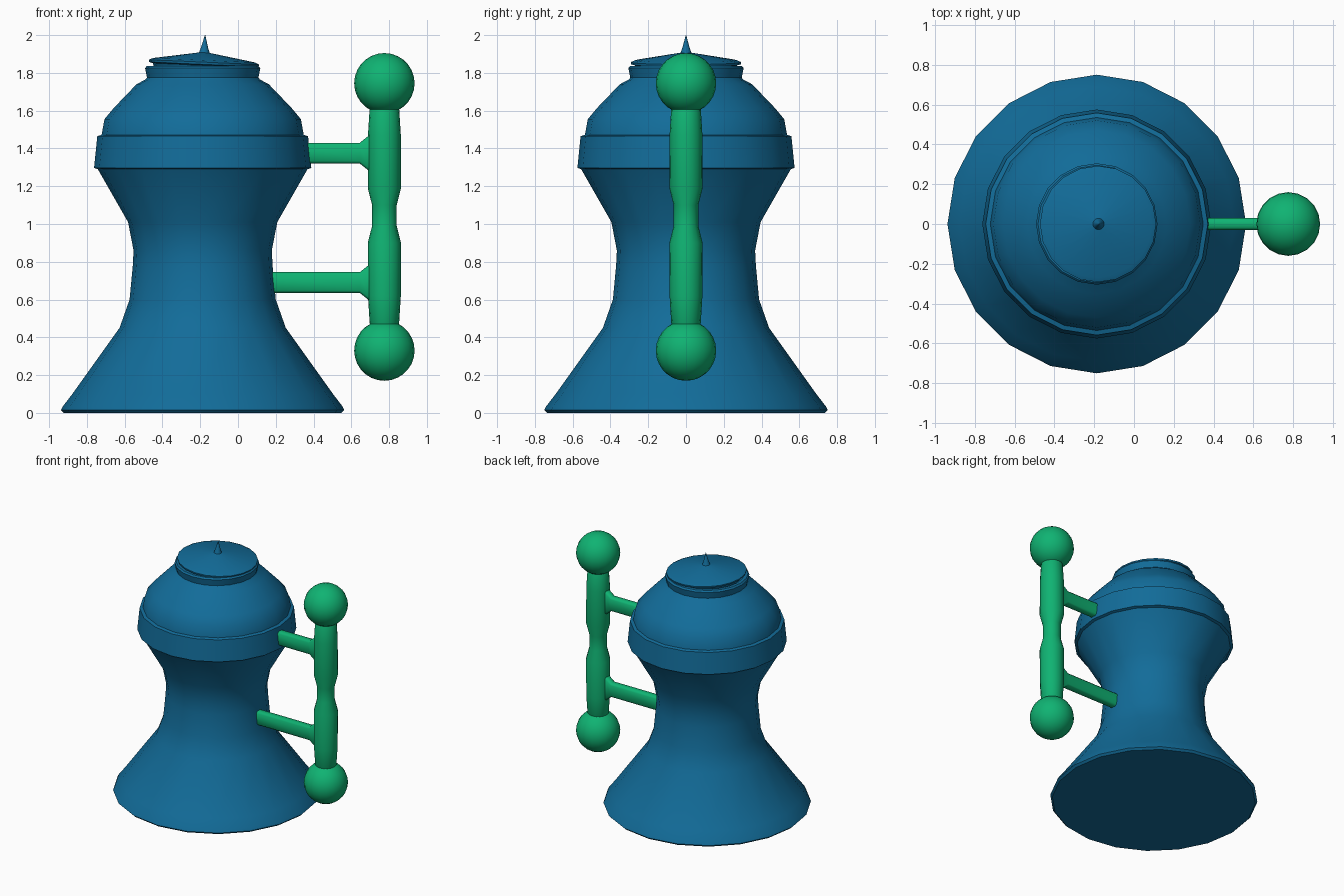
import bpy, bmesh, math
from mathutils import Matrix, Vector

if "Cube" in bpy.data.objects:
    bpy.data.objects.remove(bpy.data.objects["Cube"])

AXIS_X = -0.187
GRIP_X = 0.775


def material(name, color):
    m = bpy.data.materials.new(name)
    m.diffuse_color = color
    m.use_nodes = True
    m.node_tree.nodes["Principled BSDF"].inputs["Base Color"].default_value = m.diffuse_color
    return m


BLUE = material("blue", (0.006, 0.15, 0.32, 1))
GREEN = material("green", (0.005, 0.45, 0.17, 1))


def finish(name, bm, mat, angle=30):
    bmesh.ops.recalc_face_normals(bm, faces=bm.faces)
    me = bpy.data.meshes.new(name)
    bm.to_mesh(me)
    bm.free()
    ob = bpy.data.objects.new(name, me)
    bpy.context.collection.objects.link(ob)
    me.materials.append(mat)
    bpy.ops.object.select_all(action='DESELECT')
    ob.select_set(True)
    bpy.context.view_layer.objects.active = ob
    bpy.ops.object.shade_smooth_by_angle(angle=math.radians(angle))
    return ob


def lathe(name, profile, sides, mat, loc, angle=30):
    """Spin a (radius, z) profile around z and cap both ends."""
    bm = bmesh.new()
    rings = [[bm.verts.new((r * math.cos(2 * math.pi * i / sides),
                            r * math.sin(2 * math.pi * i / sides), z))
              for i in range(sides)] for r, z in profile]
    for a, b in zip(rings, rings[1:]):
        for i in range(sides):
            j = (i + 1) % sides
            bm.faces.new((a[i], a[j], b[j], b[i]))
    bm.faces.new(rings[0])
    bm.faces.new(rings[-1])
    ob = finish(name, bm, mat, angle)
    ob.location = loc
    return ob


# Flared pot body with shoulder band and neck
lathe("pot_body", [
    (0.735, 0.0), (0.75, 0.015), (0.74, 0.035), (0.69, 0.10), (0.44, 0.45),
    (0.387, 0.60), (0.37, 0.78), (0.366, 0.86), (0.395, 1.01), (0.555, 1.29),
    (0.575, 1.297), (0.558, 1.465), (0.535, 1.472), (0.52, 1.555),
    (0.47, 1.615), (0.35, 1.74), (0.303, 1.765), (0.295, 1.775),
    (0.305, 1.825), (0.295, 1.837), (0.27, 1.837), (0.26, 1.80)],
    20, BLUE, (AXIS_X, 0, 0), 35)

# Slightly tilted lid with a pointed finial
lid = lathe("lid", [
    (0.26, -0.03), (0.27, -0.005), (0.29, 0.0), (0.292, 0.012),
    (0.27, 0.022), (0.028, 0.062), (0.02, 0.085), (0.001, 0.155)],
    20, BLUE, (AXIS_X + 0.006, 0, 1.845), 35)
lid.rotation_euler.y = math.radians(2.5)

# Vertical grip with a narrow waist
half = [(0.06, 0.60), (0.078, 0.565), (0.087, 0.42), (0.088, 0.14),
        (0.065, 0.05)]
grip = [(r, 1.04 - z) for r, z in half] + [(r, 1.05 + z) for r, z in reversed(half)]
lathe("grip", grip, 16, GREEN, (GRIP_X, 0, 0), 40)

# Ball ends
for name, z in (("upper_ball", 1.745), ("lower_ball", 0.33)):
    bm = bmesh.new()
    bmesh.ops.create_uvsphere(bm, u_segments=20, v_segments=14, radius=0.16)
    finish(name, bm, GREEN, 40).location = (GRIP_X, 0, z)


def arm(name, x0, z):
    """Flat bar with softened edges, flaring where it meets the grip."""
    bm = bmesh.new()
    rings = []
    for x, hz in ((x0, 0.055), (0.645, 0.055), (0.695, 0.095), (0.75, 0.095)):
        hy, c = 0.031, 0.014
        section = [(hy, hz - c), (hy - c, hz), (c - hy, hz), (-hy, hz - c),
                   (-hy, c - hz), (c - hy, -hz), (hy - c, -hz), (hy, c - hz)]
        rings.append([bm.verts.new((x, y, z + dz)) for y, dz in section])
    for a, b in zip(rings, rings[1:]):
        for i in range(8):
            j = (i + 1) % 8
            bm.faces.new((a[i], a[j], b[j], b[i]))
    bm.faces.new(rings[0])
    bm.faces.new(rings[-1])
    finish(name, bm, GREEN, 50)


# Arms joining grip to body
arm("upper_arm", 0.37, 1.375)
arm("lower_arm", 0.18, 0.69)
